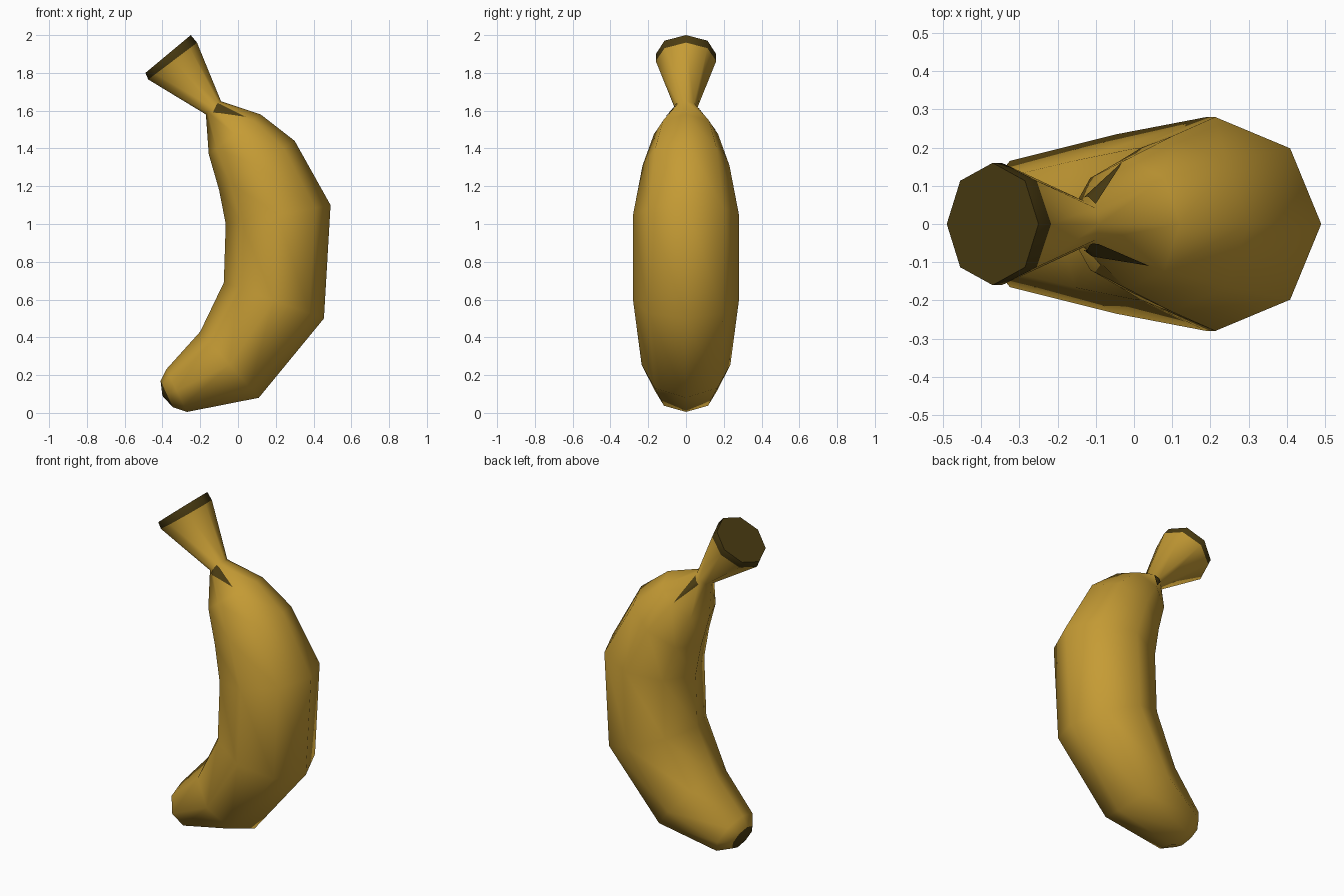
import bpy
import bmesh
import math
from mathutils import Vector
from mathutils.bvhtree import BVHTree

cube = bpy.data.objects.get("Cube")
if cube:
    bpy.data.objects.remove(cube, do_unlink=True)

SIDES = 8


def material(name, rgb):
    mat = bpy.data.materials.new(name)
    mat.use_nodes = True
    color = (*rgb, 1)
    mat.diffuse_color = color
    bsdf = mat.node_tree.nodes["Principled BSDF"]
    bsdf.inputs["Base Color"].default_value = color
    bsdf.inputs["Roughness"].default_value = 0.8
    return mat


yellow = material("ripe_yellow", (0.56, 0.33, 0.035))
brown = material("dark_brown", (0.07, 0.045, 0.006))


def finish(name, bm, mats, angle):
    mesh = bpy.data.meshes.new(name)
    bm.to_mesh(mesh)
    bm.free()
    obj = bpy.data.objects.new(name, mesh)
    bpy.context.collection.objects.link(obj)
    for mat in mats:
        mesh.materials.append(mat)
    bpy.ops.object.select_all(action="DESELECT")
    obj.select_set(True)
    bpy.context.view_layer.objects.active = obj
    bpy.ops.object.shade_smooth_by_angle(angle=math.radians(angle))
    return obj


def add_ring(bm, inner, outer, width):
    """Elliptical section between an inner and an outer point of the side outline."""
    a, b = Vector((inner[0], 0, inner[1])), Vector((outer[0], 0, outer[1]))
    mid, arm = (a + b) / 2, (b - a) / 2
    ring = []
    for i in range(SIDES):
        t = math.tau * i / SIDES
        ring.append(bm.verts.new(mid + arm * math.cos(t) + Vector((0, width * math.sin(t), 0))))
    return ring


# Sections from stem top to blossom tip: inner point, outer point, half width
sections = [
    ((-0.49, 1.80), (-0.25, 2.00), 0.16),
    ((-0.475, 1.765), (-0.217, 1.96), 0.16),
    ((-0.17, 1.58), (-0.09, 1.65), 0.06),
    ((-0.155, 1.37), (0.12, 1.58), 0.17),
    ((-0.10, 1.18), (0.30, 1.44), 0.23),
    ((-0.065, 1.00), (0.49, 1.10), 0.28),
    ((-0.075, 0.69), (0.455, 0.50), 0.28),
    ((-0.20, 0.43), (0.11, 0.08), 0.235),
    ((-0.38, 0.23), (-0.27, 0.005), 0.165),
    ((-0.41, 0.17), (-0.345, 0.03), 0.09),
]

# Fruit with its stem
bm = bmesh.new()
rings = [add_ring(bm, *s) for s in sections]
for row, (r0, r1) in enumerate(zip(rings, rings[1:])):
    for i in range(SIDES):
        j = (i + 1) % SIDES
        face = bm.faces.new((r0[i], r0[j], r1[j], r1[i]))
        face.material_index = 1 if row == 0 else 0

# Cut stem end and slightly domed blossom tip
bm.faces.new(rings[0]).material_index = 1
tip = bm.verts.new((-0.40, 0, 0.09))
for i in range(SIDES):
    bm.faces.new((rings[-1][i], rings[-1][(i + 1) % SIDES], tip)).material_index = 1
bmesh.ops.recalc_face_normals(bm, faces=bm.faces)
surface = BVHTree.FromBMesh(bm)
finish("banana_body", bm, (yellow, brown), 60)


# Thin dark marks that hug the skin below the neck
def neck_mark(name, corners, side, steps=8):
    a, b, c = (Vector((x, 0, z)) for x, z in corners)
    bm = bmesh.new()
    grid = {}
    for i in range(steps + 1):
        for j in range(steps + 1 - i):
            p = a + (b - a) * (i / steps) + (c - a) * (j / steps)
            hit, normal, _, _ = surface.ray_cast(p + Vector((0, side, 0)), Vector((0, -side, 0)))
            if hit is not None:
                grid[i, j] = bm.verts.new(hit + normal * 0.004)
    for i in range(steps):
        for j in range(steps - i):
            for keys in (((i, j), (i + 1, j), (i, j + 1)),
                         ((i + 1, j), (i + 1, j + 1), (i, j + 1))):
                if all(k in grid for k in keys):
                    face = bm.faces.new([grid[k] for k in keys])
                    face.normal_update()
                    if face.normal.y * side < 0:
                        face.normal_flip()
    finish(name, bm, (brown,), 60)


neck_mark("neck_mark_front", ((-0.13, 1.59), (-0.11, 1.64), (0.04, 1.565)), -1)
neck_mark("neck_mark_back", ((-0.13, 1.59), (-0.10, 1.63), (-0.03, 1.49)), 1)
